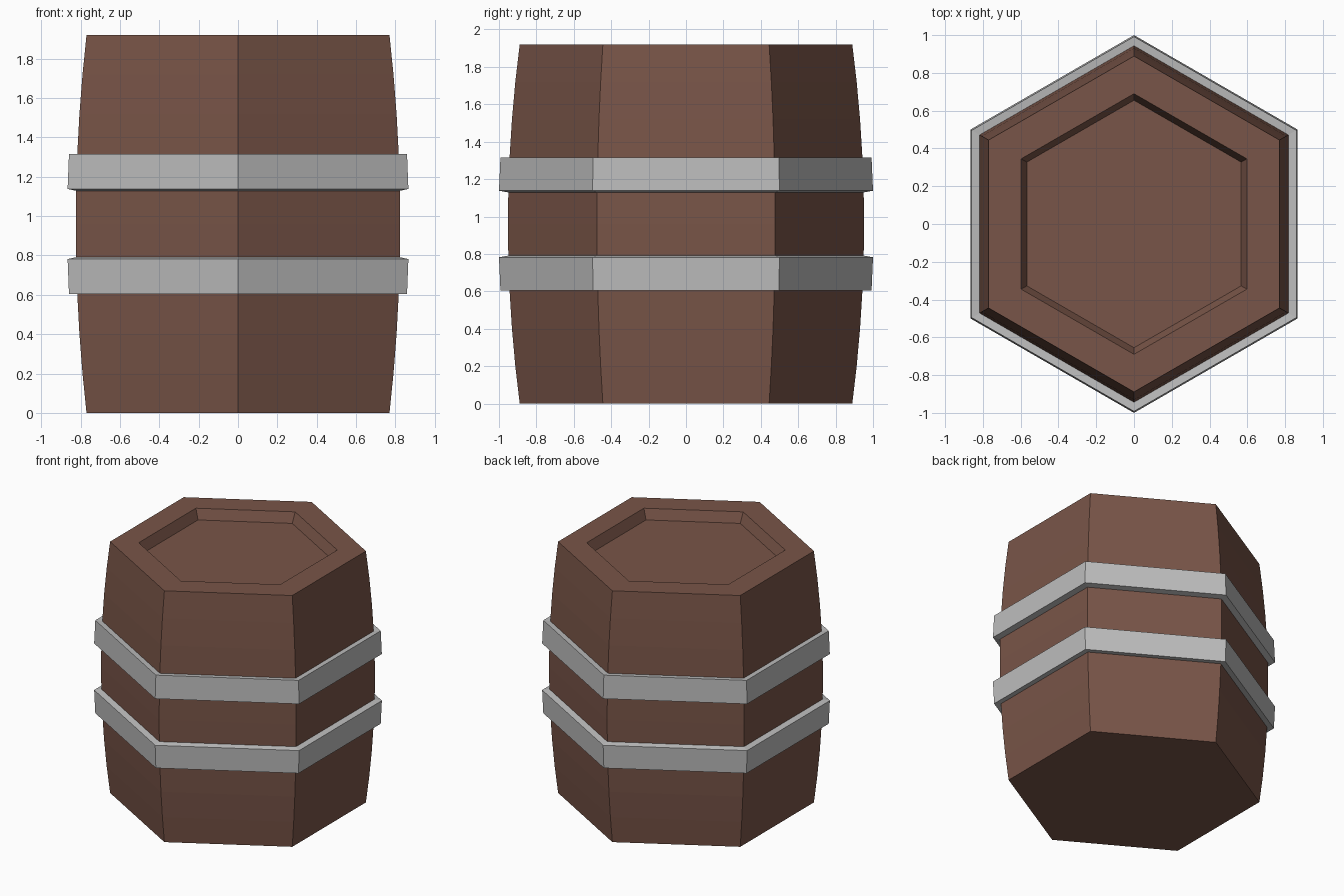
import bpy, bmesh, math

if "Cube" in bpy.data.objects:
    bpy.data.objects.remove(bpy.data.objects["Cube"])

H = 1.92

def material(name, rgb):
    m = bpy.data.materials.new(name)
    lin = [(c / 255 / 12.92) if c <= 10 else ((c / 255 + 0.055) / 1.055) ** 2.4 for c in rgb]
    m.diffuse_color = (*lin, 1)
    m.use_nodes = True
    m.node_tree.nodes["Principled BSDF"].inputs["Base Color"].default_value = m.diffuse_color
    return m

wood = material("brown wood", (121, 85, 72))
metal = material("light grey metal", (189, 189, 189))

def radius(z):
    """Bulging stave curve, corner radius at height z."""
    t = (z - H / 2) / (H / 2)
    return 0.952 - 0.063 * t * t

def hex_lathe(name, profile, mat, closed=False):
    """Sweep (radius, z) points around six corners, one corner on +y."""
    bm = bmesh.new()
    rings = []
    for r, z in profile:
        rings.append([bm.verts.new((r * math.cos(math.radians(90 + 60 * i)),
                                    r * math.sin(math.radians(90 + 60 * i)), z))
                      for i in range(6)])
    pairs = list(zip(rings, rings[1:]))
    if closed:
        pairs.append((rings[-1], rings[0]))
    else:
        bm.faces.new(rings[0])
        bm.faces.new(rings[-1])
    for a, b in pairs:
        for i in range(6):
            j = (i + 1) % 6
            bm.faces.new((a[i], a[j], b[j], b[i]))
    bmesh.ops.recalc_face_normals(bm, faces=bm.faces)
    me = bpy.data.meshes.new(name)
    bm.to_mesh(me)
    bm.free()
    me.materials.append(mat)
    ob = bpy.data.objects.new(name, me)
    bpy.context.collection.objects.link(ob)
    return ob

# barrel body with the sunken lid
heights = [0, 0.2, 0.4, 0.61, 0.79, 0.96, 1.13, 1.31, 1.52, 1.72, H]
body = [(radius(z), z) for z in heights] + [(0.69, H), (0.655, H - 0.075)]
hex_lathe("barrel_body", body, wood)

# two metal hoops, mirrored about mid height
hoop = [(0.93, 0.61), (0.992, 0.605), (1.0, 0.782), (0.94, 0.793)]
hex_lathe("lower_hoop", hoop, metal, closed=True)
hex_lathe("upper_hoop", [(r, H - z) for r, z in hoop], metal, closed=True)
